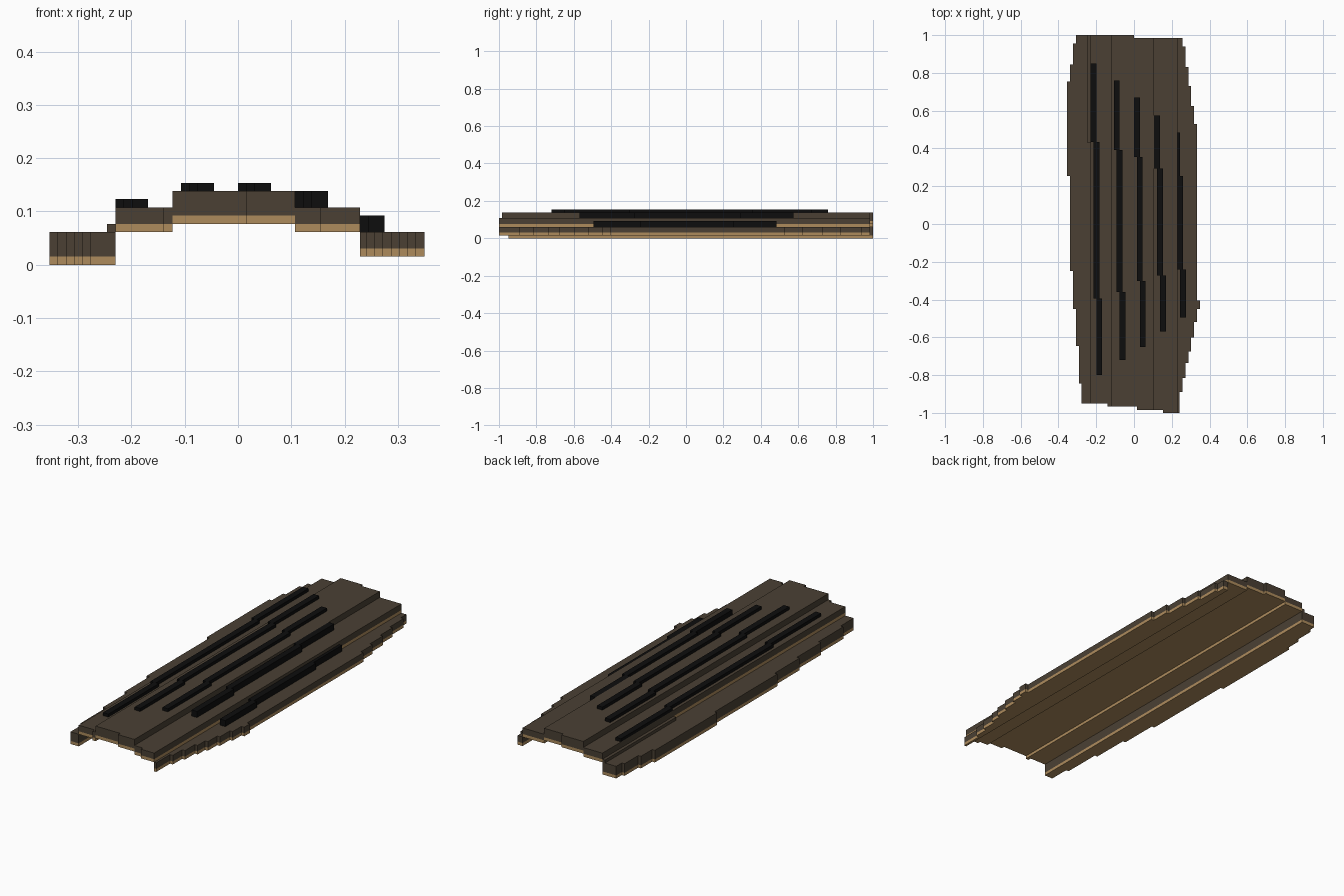
import bpy, bmesh

if "Cube" in bpy.data.objects:
    bpy.data.objects.remove(bpy.data.objects["Cube"])

U = 2 / 130  # step size shared by every ledge


def material(name, rgb):
    m = bpy.data.materials.new(name)
    m.diffuse_color = (*rgb, 1)
    m.use_nodes = True
    m.node_tree.nodes["Principled BSDF"].inputs["Base Color"].default_value = m.diffuse_color
    return m


BARK = material("dark_bark", (0.069, 0.051, 0.034))
WOOD = material("pale_wood", (0.42, 0.26, 0.108))
BLACK = material("groove_black", (0.004, 0.004, 0.004))


def prism(name, outline, levels, mats):
    """Extrude an outline (counter-clockwise) through z levels, one material per layer."""
    bm = bmesh.new()
    rings = [[bm.verts.new((x, y, z)) for x, y in outline] for z in levels]
    n = len(outline)
    bm.faces.new(rings[0][::-1])
    bm.faces.new(rings[-1]).material_index = len(mats) - 1
    for k in range(len(levels) - 1):
        for i in range(n):
            j = (i + 1) % n
            f = bm.faces.new((rings[k][i], rings[k][j], rings[k + 1][j], rings[k + 1][i]))
            f.material_index = k
    bmesh.ops.recalc_face_normals(bm, faces=bm.faces[:])
    me = bpy.data.meshes.new(name)
    bm.to_mesh(me)
    bm.free()
    for m in mats:
        me.materials.append(m)
    ob = bpy.data.objects.new(name, me)
    bpy.context.collection.objects.link(ob)
    return ob


def rect(x0, x1, y0, y1):
    return [(x0, y0), (x1, y0), (x1, y1), (x0, y1)]


def layered(name, outline, z0, z1, z2):
    prism(name, outline, [z0 * U, z1 * U, z2 * U], [WOOD, BARK])


def stairs(ys, xs):
    """Points of a stepped edge: xs[i] holds between ys[i] and ys[i+1]."""
    return [p for i, x in enumerate(xs) for p in ((x, ys[i]), (x, ys[i + 1]))]


# stepped side rims
left = stairs([1, .955, .845, .755, .255, -.25, -.45, -.645, -.845, -.95],
              [-k * U for k in (20, 21, 22, 23, 22, 21, 20, 19, 18)])
right = stairs([-1, -.89, -.815, -.735, -.675, -.6, -.52, -.45, -.405,
                .53, .625, .73, .83, .94, .985],
               [k * U for k in (15.65, 16.7, 17.7, 18.7, 19.7, 20.7, 21.7, 22.75, 21.7,
                                20.7, 19.7, 18.7, 17.7, 16.7)])
XL, XB, XD, XR = -.23, -.123, .107, .229
layered("left_rim", left + [(XL, -.95), (XL, 1)], 0, 1, 4)
layered("right_rim", right + [(XR, .985), (XR, -1)], 1, 2, 4)
prism("left_rim_ledge", rect(XL - U, XL, .43, 1), [4 * U, 5 * U], [BARK])

# arched deck panels with slightly slanted ends
layered("left_panel", [(XL, -.95), (-.14, -.95), (-.14, -.967), (XB, -.967),
                       (XB, 1), (XL, 1)], 4, 5, 7)
layered("middle_panel", [(XB, -.967), (.015, -.967), (.015, -.984), (XD, -.984),
                         (XD, .985), (0, .985), (0, 1), (XB, 1)], 5, 6, 9)
layered("right_panel", [(XD, -.984), (.154, -.984), (.154, -1), (XR, -1),
                        (XR, .985), (XD, .985)], 4, 5, 7)

# dark ridges: start x, base and top height, y breaks from back to front
ridges = [(-.230, 7, 8, (.85, .435, -.395, -.80)),
          (-.107, 9, 10, (.76, .392, -.36, -.72)),
          (0, 9, 10, (.67, .355, -.302, -.65)),
          (.107, 7, 9, (.575, .295, -.272, -.57)),
          (.2135, 4, 6, (.485, .255, -.242, -.495))]
for r, (x, z0, z1, ys) in enumerate(ridges):
    for s in range(3):
        x0 = x + s * U
        x1 = x0 + 2 * U
        if r == 4:
            x0 = max(x0, XR)
        prism(f"ridge_{r + 1}_part_{s + 1}", rect(x0, x1, ys[s + 1], ys[s]),
              [z0 * U, z1 * U], [BLACK])
